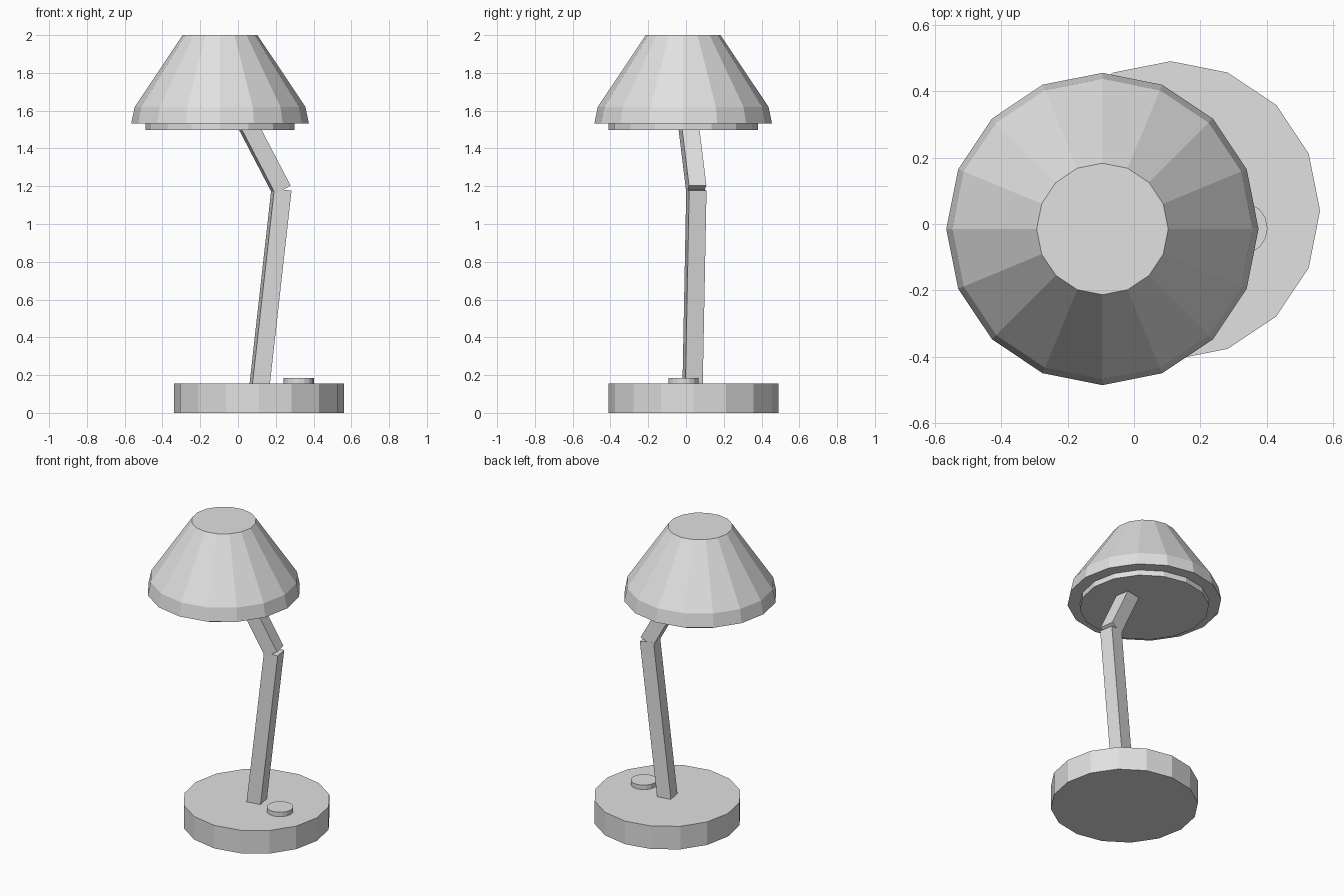
import bpy
import bmesh
from math import cos, sin, tau
from mathutils import Vector, Matrix

cube = bpy.data.objects.get("Cube")
if cube:
    bpy.data.objects.remove(cube, do_unlink=True)

SIDES = 16
ARM_WIDTH = 0.093
ARM_TURN = 0.17  # swivel of the whole arm about z, in radians

grey = bpy.data.materials.new("light_grey")
grey.use_nodes = True
grey.diffuse_color = (0.75, 0.75, 0.75, 1)
grey.node_tree.nodes["Principled BSDF"].inputs["Base Color"].default_value = grey.diffuse_color


def finish(name, bm):
    """Turn a bmesh into a flat-shaded grey object."""
    bmesh.ops.recalc_face_normals(bm, faces=bm.faces)
    mesh = bpy.data.meshes.new(name)
    bm.to_mesh(mesh)
    bm.free()
    mesh.materials.append(grey)
    obj = bpy.data.objects.new(name, mesh)
    bpy.context.collection.objects.link(obj)
    return obj


def turned(name, centre, profile):
    """Closed faceted solid from (radius, height) rings, bottom to top."""
    bm = bmesh.new()
    rings = []
    for r, z in profile:
        rings.append([bm.verts.new((centre[0] + r * cos(tau * i / SIDES),
                                    centre[1] + r * sin(tau * i / SIDES), z))
                      for i in range(SIDES)])
    for low, high in zip(rings, rings[1:]):
        for i in range(SIDES):
            j = (i + 1) % SIDES
            bm.faces.new((low[i], low[j], high[j], high[i]))
    bm.faces.new(rings[0][::-1])
    bm.faces.new(rings[-1])
    return finish(name, bm)


def bar(name, start, end):
    """Square bar between two points, its sides lined up with the arm swivel."""
    start, end = Vector(start), Vector(end)
    axis = (end - start).normalized()
    side = Vector((-sin(ARM_TURN), cos(ARM_TURN), 0))
    side = (side - axis * side.dot(axis)).normalized()
    across = side.cross(axis)
    turn = Matrix((across, side, axis)).transposed().to_4x4()
    size = Matrix.Diagonal((ARM_WIDTH, ARM_WIDTH, (end - start).length, 1))
    bm = bmesh.new()
    bmesh.ops.create_cube(bm, size=1,
                          matrix=Matrix.Translation((start + end) / 2) @ turn @ size)
    return finish(name, bm)


# Foot with its switch
turned("base", (0.11, 0.04), [(0.45, 0), (0.45, 0.155)])
turned("switch_button", (0.322, -0.013), [(0.08, 0.14), (0.08, 0.185)])

# Two-part arm meeting at the elbow
elbow = (0.23, 0.055, 1.182)
bar("lower_arm", (0.109, 0.034, 0.1), elbow)
bar("upper_arm", elbow, (0.046, 0.012, 1.535))

# Shade and the disc closing its underside
head = (-0.095, -0.015)
turned("lamp_shade", head, [(0.47, 1.533), (0.452, 1.62), (0.198, 2.0)])
turned("light_disc", head, [(0.395, 1.497), (0.395, 1.56)])
